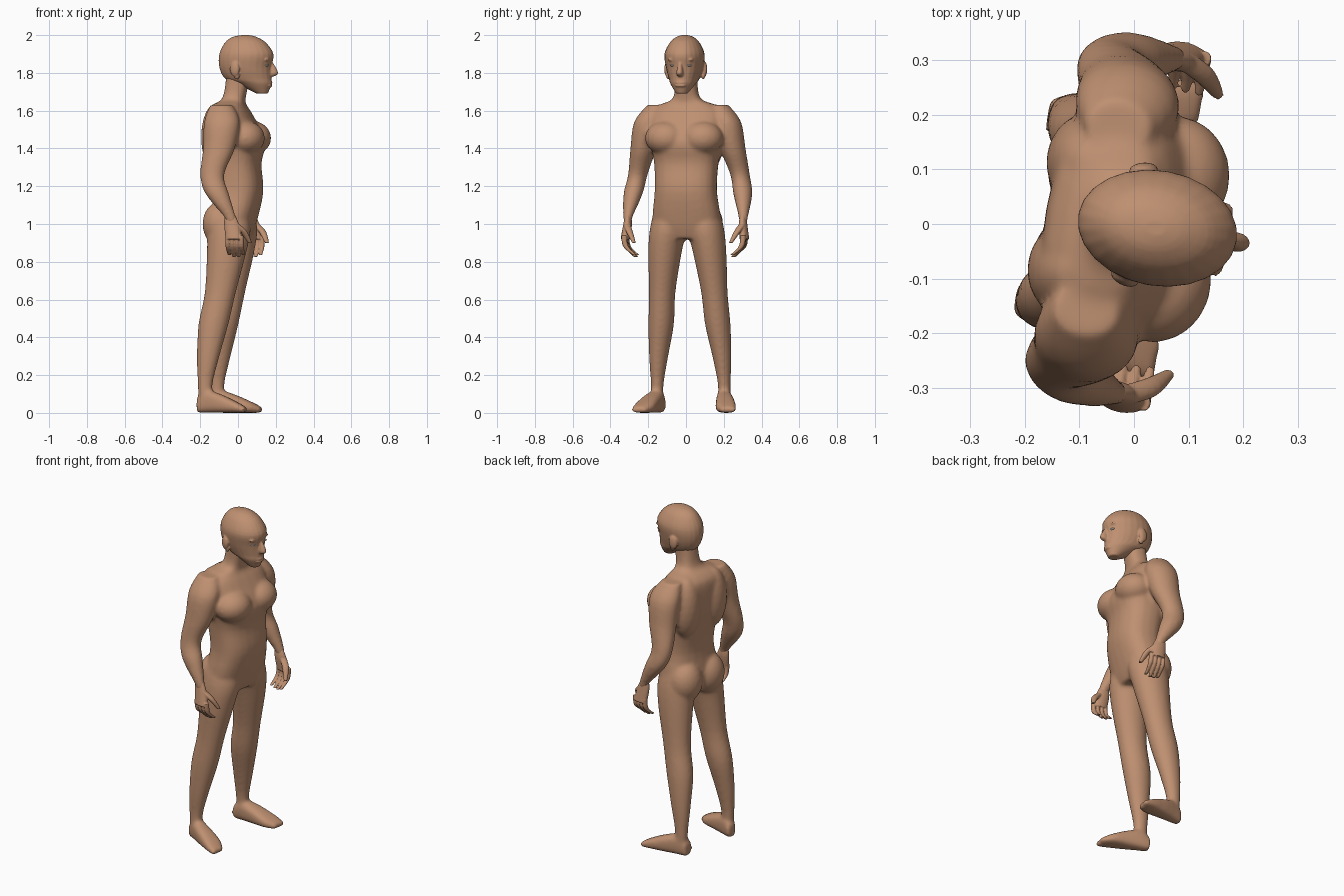
import bpy, bmesh, math
from mathutils import Matrix, Vector

cube = bpy.data.objects.get("Cube")
if cube:
    bpy.data.objects.remove(cube)

TURN = Matrix.Rotation(math.radians(-10), 4, 'Z')   # whole figure is turned a little
SIDES = {"left": 1, "right": -1}


def material(name, rgb):
    mat = bpy.data.materials.new(name)
    mat.use_nodes = True
    color = (*rgb, 1)
    mat.diffuse_color = color
    bsdf = mat.node_tree.nodes["Principled BSDF"]
    bsdf.inputs["Base Color"].default_value = color
    bsdf.inputs["Roughness"].default_value = 0.8
    return mat


skin = material("brown skin", (0.52, 0.28, 0.165))
eye_white = material("pale eye", (0.85, 0.78, 0.72))


def spline(keys, steps=4):
    """Smooth curve through a few key sections."""
    keys = [Vector(key) for key in keys]
    result = []
    for i in range(len(keys) - 1):
        start, end = keys[i], keys[i + 1]
        leave = (end - keys[max(i - 1, 0)]) / 2
        arrive = (keys[min(i + 2, len(keys) - 1)] - start) / 2
        for step in range(steps):
            t = step / steps
            ease = t * t * (3 - 2 * t)
            result.append(start.lerp(end, ease)
                          + leave * t * (1 - t) ** 2 - arrive * t * t * (1 - t))
    result.append(keys[-1])
    return result


def loft(bm, rings, side=1, axis='z', power=2.0, count=24):
    """Closed skin over rounded rings given as centre x, y, z and two radii."""
    loops = []
    for x, y, z, ra, rb in rings:
        loop = []
        for i in range(count):
            angle = math.tau * i / count
            c, s = math.cos(angle), math.sin(angle)
            u = ra * math.copysign(abs(c) ** (2 / power), c)
            v = rb * math.copysign(abs(s) ** (2 / power), s)
            point = (x + u, y + v, z) if axis == 'z' else (x, y + u, z + v)
            loop.append(bm.verts.new((point[0], point[1] * side, point[2])))
        loops.append(loop)
    for low, high in zip(loops, loops[1:]):
        for i in range(count):
            j = (i + 1) % count
            bm.faces.new((low[i], low[j], high[j], high[i]))
    bm.faces.new(loops[0])
    bm.faces.new(loops[-1])


def column(bm, keys, power=2.0):
    """Central upright form from keys of height, back, front and half width."""
    loft(bm, [((back + front) / 2, 0, z, (front - back) / 2, half)
              for z, back, front, half in spline(keys)], power=power)


def limb(bm, keys, side, flatness):
    """Tapered tube from keys of x, y, z and radius, narrowed sideways."""
    loft(bm, [(x, y, z, r, r * flatness) for x, y, z, r in spline(keys)], side)


def blob(bm, center, radii, side=1, tilt=0):
    place = (Matrix.Translation(Vector((center[0], center[1] * side, center[2])))
             @ Matrix.Rotation(tilt * side, 4, 'Z') @ Matrix.Diagonal((*radii, 1)))
    bmesh.ops.create_uvsphere(bm, u_segments=20, v_segments=12, radius=1, matrix=place)


def finish(bm, name, mat, voxel=0, smooth=0):
    bmesh.ops.recalc_face_normals(bm, faces=bm.faces)
    bm.transform(TURN)
    for face in bm.faces:
        face.smooth = True
    mesh = bpy.data.meshes.new(name)
    bm.to_mesh(mesh)
    bm.free()
    mesh.materials.append(mat)
    obj = bpy.data.objects.new(name, mesh)
    bpy.context.collection.objects.link(obj)
    if voxel:
        fuse = obj.modifiers.new("fuse", 'REMESH')
        fuse.mode = 'VOXEL'
        fuse.voxel_size = voxel
        fuse.use_smooth_shade = True
        relax = obj.modifiers.new("relax", 'SMOOTH')
        relax.factor = 0.5
        relax.iterations = smooth


# Body: torso, limbs and feet fused into one skin
body = bmesh.new()
column(body, [
    (0.92, -0.11, 0.06, 0.11), (1, -0.14, 0.09, 0.18),
    (1.17, -0.12, 0.13, 0.165), (1.32, -0.14, 0.12, 0.17),
    (1.44, -0.16, 0.14, 0.19), (1.58, -0.16, 0.07, 0.2),
    (1.63, -0.13, 0.04, 0.15), (1.67, -0.08, 0.04, 0.07),
    (1.8, -0.06, 0.07, 0.06)], power=2.5)

for side in SIDES.values():
    # Broad chest plane, shoulder blade and buttock
    blob(body, (0.06, 0.1, 1.455), (0.1, 0.11, 0.09), side, tilt=0.15)
    blob(body, (-0.1, 0.1, 1.46), (0.08, 0.09, 0.18), side)
    blob(body, (-0.08, 0.085, 1), (0.095, 0.1, 0.12), side)
    # Arm
    limb(body, [
        (-0.06, 0.17, 1.63, 0.06), (-0.05, 0.21, 1.54, 0.095),
        (-0.06, 0.24, 1.4, 0.085), (-0.09, 0.275, 1.26, 0.064),
        (-0.06, 0.295, 1.16, 0.063), (0.01, 0.31, 1.04, 0.032),
        (0.02, 0.31, 1, 0.025)], side, flatness=0.8)
    # Leg
    limb(body, [
        (-0.03, 0.09, 1.1, 0.09), (-0.03, 0.1, 0.98, 0.115),
        (-0.04, 0.12, 0.85, 0.105), (-0.07, 0.14, 0.64, 0.083),
        (-0.105, 0.152, 0.47, 0.08), (-0.13, 0.17, 0.3, 0.06),
        (-0.145, 0.18, 0.15, 0.04), (-0.14, 0.18, 0.05, 0.04)], side, flatness=0.84)
    # Foot, resting on its sole
    foot = spline([
        (-0.19, 0.17, 0.03, 0.04), (-0.14, 0.18, 0.04, 0.06),
        (-0.06, 0.2, 0.05, 0.05), (0.03, 0.22, 0.055, 0.03),
        (0.085, 0.24, 0.04, 0.015)])
    loft(body, [(x, y, rise, half, rise) for x, y, half, rise in foot],
         side, axis='x', power=2.8)
finish(body, "body", skin, voxel=0.009, smooth=12)

# Head with nose, lips, brow and ears
head = bmesh.new()
column(head, [
    (1.69, 0.1, 0.16, 0.03), (1.74, 0, 0.18, 0.065), (1.77, -0.07, 0.18, 0.08),
    (1.83, -0.1, 0.18, 0.098), (1.9, -0.1, 0.19, 0.105),
    (1.96, -0.07, 0.15, 0.078), (1.99, -0.03, 0.1, 0.045), (2, 0.02, 0.06, 0.015)])
loft(head, [(x, 0, z, r, r * 0.7) for x, z, r in spline(
    [(0.175, 1.78, 0.015), (0.19, 1.8, 0.026), (0.175, 1.86, 0.01)])])
for z in (1.733, 1.748):
    blob(head, (0.17, 0, z), (0.015, 0.03, 0.008))
for side in SIDES.values():
    blob(head, (0.155, 0.04, 1.87), (0.02, 0.03, 0.01), side, tilt=-0.3)
    blob(head, (0, 0.1, 1.82), (0.027, 0.014, 0.04), side, tilt=0.25)
    blob(head, (0.01, 0.094, 1.785), (0.016, 0.01, 0.02), side, tilt=0.2)
finish(head, "head", skin, voxel=0.005, smooth=3)

for label, side in SIDES.items():
    # Hand: palm, four curled fingers and a thumb
    hand = bmesh.new()
    limb(hand, [(0.01, 0.31, 1.05, 0.027), (0.02, 0.31, 1, 0.04),
                (0.035, 0.32, 0.92, 0.045)], side, flatness=0.55)
    for finger in range(4):
        x = finger * 0.025
        drop = 0.01 * (finger in (1, 2))
        limb(hand, [(x, 0.32, 0.94, 0.012), (x, 0.31, 0.88, 0.012),
                    (x, 0.26, 0.835 - drop, 0.009)], side, flatness=1.2)
    limb(hand, [(0.04, 0.31, 1, 0.02), (0.08, 0.29, 0.96, 0.02),
                (0.11, 0.26, 0.9, 0.011)], side, flatness=0.9)
    finish(hand, label + "_hand", skin, voxel=0.004, smooth=2)

    # Eye
    eye = bmesh.new()
    blob(eye, (0.16, 0.042, 1.84), (0.012, 0.017, 0.006), side, tilt=-0.25)
    finish(eye, label + "_eye", eye_white)
